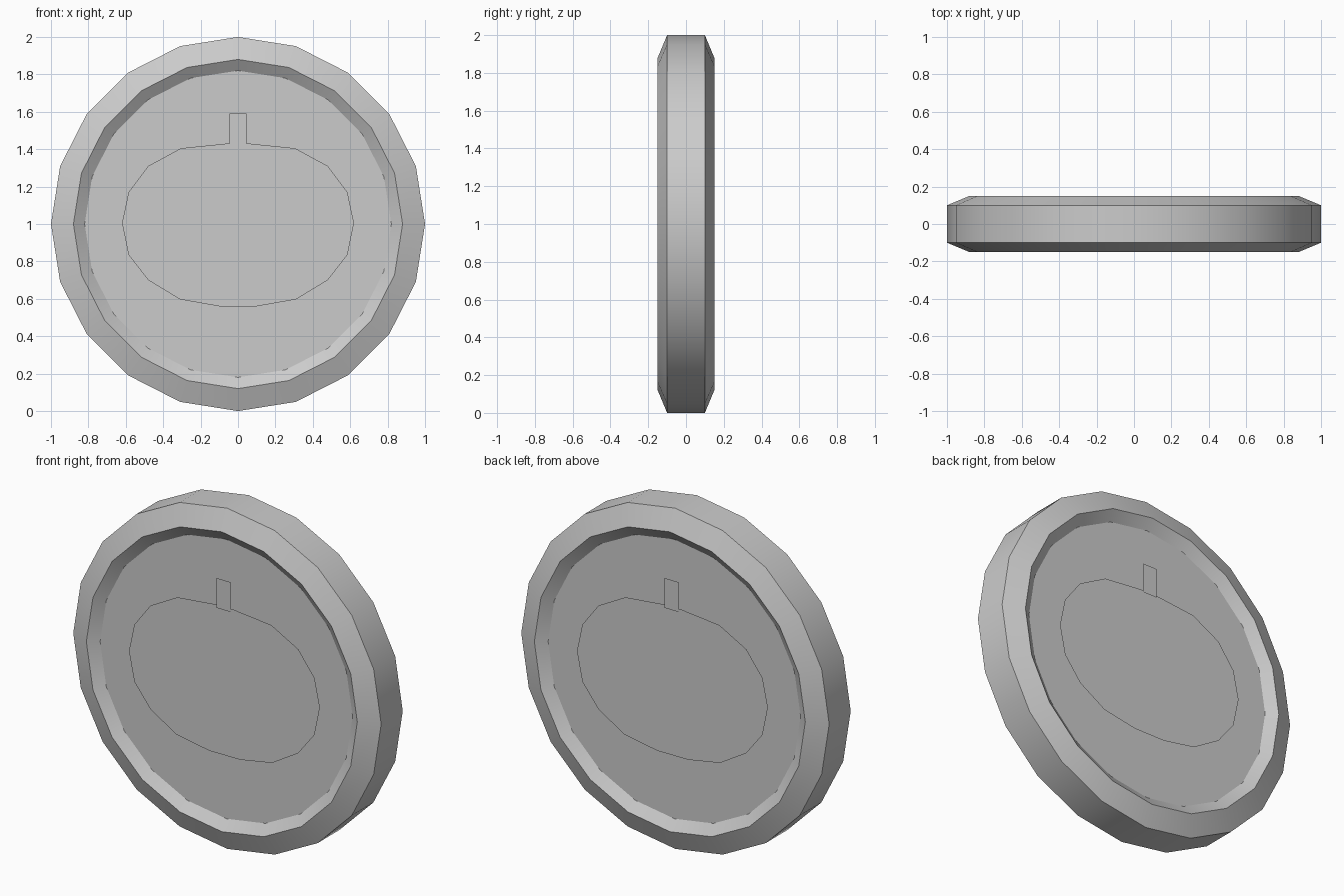
import bpy, bmesh
from math import sin, cos, radians, tau

if "Cube" in bpy.data.objects:
    bpy.data.objects.remove(bpy.data.objects["Cube"])

SIDES = 20
CENTRE_Z = 1.0


def make_object(name, bm):
    mesh = bpy.data.meshes.new(name)
    bm.to_mesh(mesh)
    bm.free()
    obj = bpy.data.objects.new(name, mesh)
    bpy.context.collection.objects.link(obj)
    return obj


def plate(name, points, y):
    """Thin flat inlay facing away from the coin's middle."""
    bm = bmesh.new()
    face = bm.faces.new([bm.verts.new((x, y, z)) for x, z in points])
    face.normal_update()
    if face.normal.y * y < 0:
        face.normal_flip()
    return make_object(name, bm)


# Coin body: (radius, depth) profile swept round the y axis, recessed on both faces
profile = [(0.82, -0.108), (0.88, -0.15), (1.0, -0.10),
           (1.0, 0.10), (0.88, 0.15), (0.82, 0.108)]
bm = bmesh.new()
rings = [[bm.verts.new((r * cos(tau * i / SIDES), y, CENTRE_Z + r * sin(tau * i / SIDES)))
          for i in range(SIDES)] for r, y in profile]
for a, b in zip(rings, rings[1:]):
    for i in range(SIDES):
        j = (i + 1) % SIDES
        bm.faces.new((a[i], a[j], b[j], b[i]))
bm.faces.new(rings[0])
bm.faces.new(rings[-1])
bmesh.ops.recalc_face_normals(bm, faces=bm.faces)
coin = make_object("coin_body", bm)
bpy.context.view_layer.objects.active = coin
coin.select_set(True)
bpy.ops.object.shade_smooth_by_angle(angle=radians(30))

# Oval and tab inlays, repeated on front and back
half = [(0.10, 0.56), (0.31, 0.597), (0.48, 0.70), (0.585, 0.835), (0.62, 1.005),
        (0.585, 1.17), (0.48, 1.31), (0.305, 1.405), (0.06, 1.43)]
oval = half + [(-x, z) for x, z in reversed(half)]
tab = [(-0.045, 1.415), (0.045, 1.415), (0.045, 1.59), (-0.045, 1.59)]
for side, s in (("front", -1), ("back", 1)):
    plate(f"oval_inlay_{side}", oval, s * 0.126)
    plate(f"tab_inlay_{side}", tab, s * 0.133)
